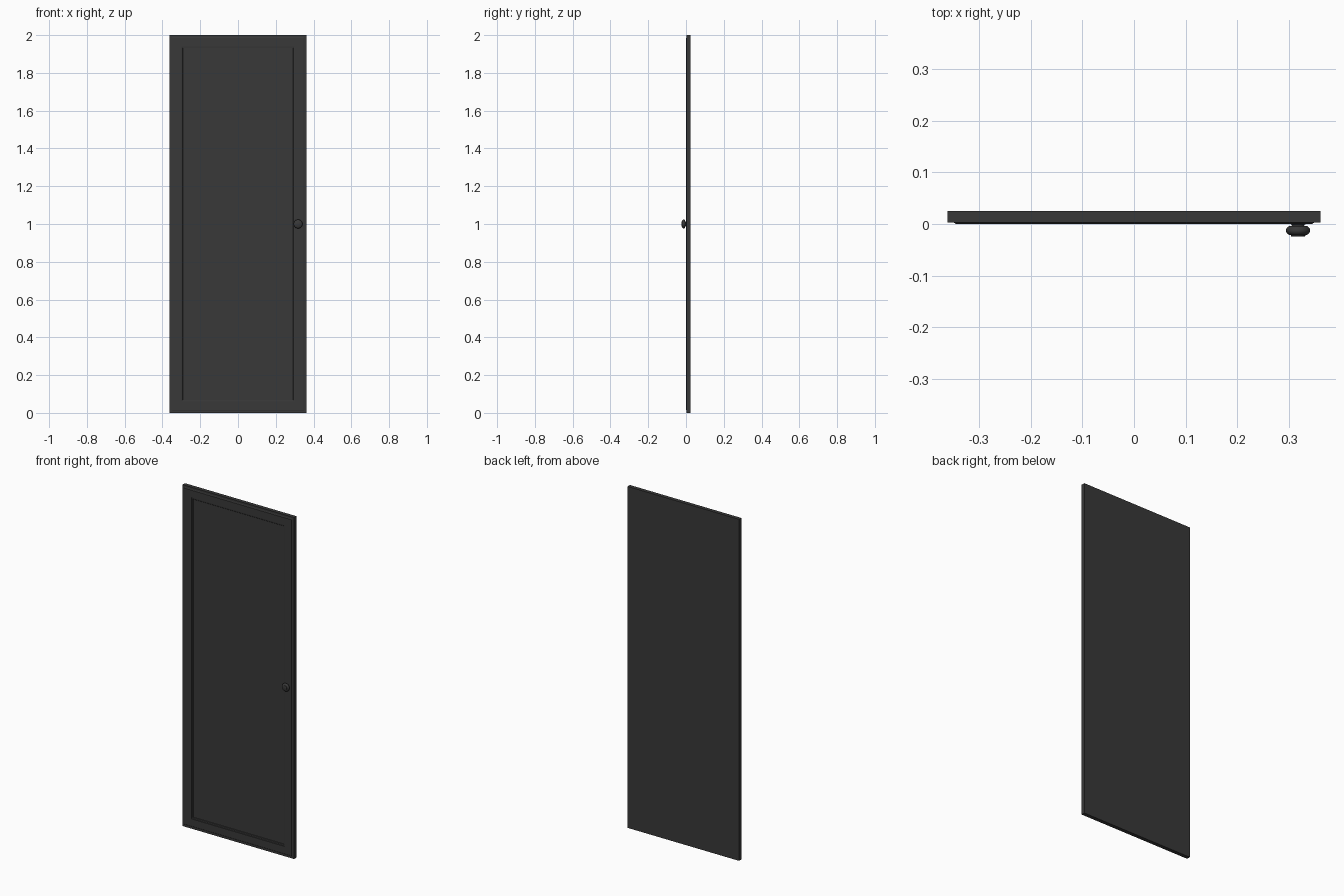
import bpy, bmesh, math
from mathutils import Vector

if "Cube" in bpy.data.objects:
    bpy.data.objects.remove(bpy.data.objects["Cube"])

W, H = 0.3615, 2.0   # half width, height


def finish(name, bm, angle=None):
    bmesh.ops.recalc_face_normals(bm, faces=bm.faces)
    me = bpy.data.meshes.new(name)
    bm.to_mesh(me)
    bm.free()
    ob = bpy.data.objects.new(name, me)
    bpy.context.collection.objects.link(ob)
    mat = bpy.data.materials.get("dark_paint") or bpy.data.materials.new("dark_paint")
    mat.diffuse_color = (0.04, 0.04, 0.04, 1)
    mat.use_nodes = True
    mat.node_tree.nodes["Principled BSDF"].inputs["Base Color"].default_value = mat.diffuse_color
    me.materials.append(mat)
    if angle:
        bpy.ops.object.select_all(action='DESELECT')
        ob.select_set(True)
        bpy.context.view_layer.objects.active = ob
        bpy.ops.object.shade_smooth_by_angle(angle=math.radians(angle))
    return ob


def bridge(bm, a, b):
    n = len(a)
    for i in range(n):
        j = (i + 1) % n
        bm.faces.new((a[i], a[j], b[j], b[i]))


# Door leaf: rectangular rings following an (inset, y) moulding profile
profile = [(0, 0.025), (0, 0.003), (0.010, 0.003), (0.014, 0.002), (0.016, 0.0),
           (0.059, 0.0), (0.060, 0.003), (0.067, 0.004), (0.069, 0.006)]
bm = bmesh.new()
rings = []
for d, y in profile:
    x = W - d
    rings.append([bm.verts.new(p) for p in
                  ((-x, y, d), (x, y, d), (x, y, H - d), (-x, y, H - d))])
for a, b in zip(rings, rings[1:]):
    bridge(bm, a, b)
bm.faces.new(rings[0])
bm.faces.new(rings[-1])
finish("door_leaf", bm)

# Knob: (radius, y) profile turned around the y axis
knob = [(0.014, 0.001), (0.014, -0.001), (0.011, -0.002), (0.013, -0.004)]
for k in range(9):
    t = math.radians(-52 + 104 * k / 8)
    knob.append((0.0085 + 0.015 * math.cos(t), -0.0125 - 0.0105 * math.sin(t)))
knob += [(0.014, -0.0215), (0.014, -0.0235), (0.012, -0.0245)]
N = 32
bm = bmesh.new()
rings = [[bm.verts.new((0.318 + r * math.cos(2 * math.pi * i / N), y,
                        1.0 + r * math.sin(2 * math.pi * i / N))) for i in range(N)]
         for r, y in knob]
for a, b in zip(rings, rings[1:]):
    bridge(bm, a, b)
bm.faces.new(rings[0])
bm.faces.new(rings[-1])
finish("door_knob", bm, 35)
